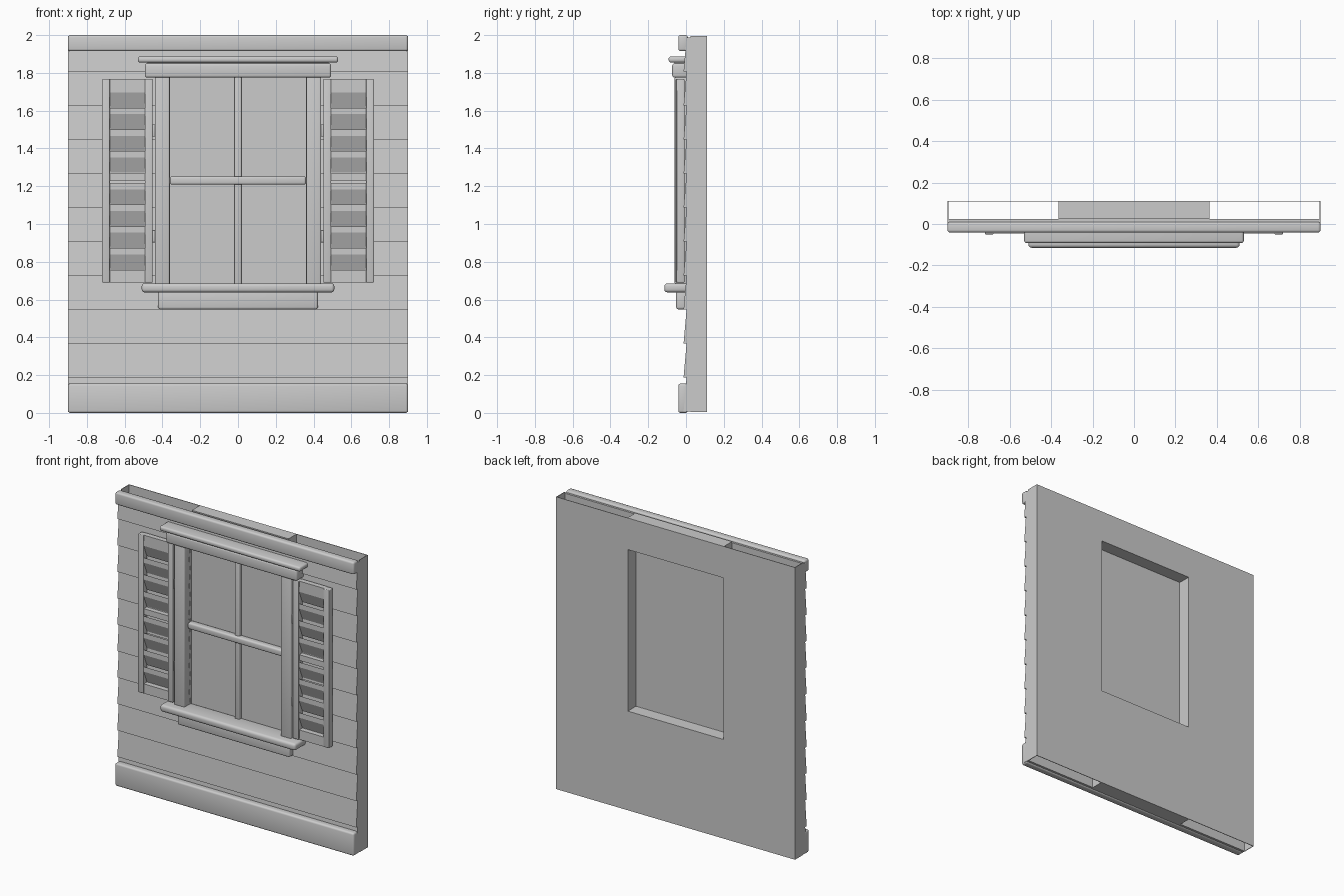
import bpy
import bmesh

cube = bpy.data.objects.get("Cube")
if cube:
    bpy.data.objects.remove(cube, do_unlink=True)

grey = bpy.data.materials.new("light_grey")
grey.use_nodes = True
grey.diffuse_color = (0.6, 0.6, 0.6, 1)
grey.node_tree.nodes["Principled BSDF"].inputs["Base Color"].default_value = (0.6, 0.6, 0.6, 1)


def prism(name, profile, x0, x1, bevel=0):
    """Extrude a (y, z) profile along x, with optionally rounded edges."""
    bm = bmesh.new()
    face = bm.faces.new([bm.verts.new((x0, y, z)) for y, z in profile])
    out = bmesh.ops.extrude_face_region(bm, geom=[face])
    moved = [v for v in out["geom"] if isinstance(v, bmesh.types.BMVert)]
    bmesh.ops.translate(bm, verts=moved, vec=(x1 - x0, 0, 0))
    bmesh.ops.recalc_face_normals(bm, faces=bm.faces)
    mesh = bpy.data.meshes.new(name)
    bm.to_mesh(mesh)
    bm.free()
    mesh.materials.append(grey)
    ob = bpy.data.objects.new(name, mesh)
    bpy.context.collection.objects.link(ob)
    bpy.ops.object.select_all(action="DESELECT")
    ob.select_set(True)
    bpy.context.view_layer.objects.active = ob
    if bevel:
        mod = ob.modifiers.new("rounding", "BEVEL")
        mod.width = bevel
        mod.segments = 3
        bpy.ops.object.modifier_apply(modifier=mod.name)
        bpy.ops.object.shade_smooth_by_angle()
    return ob


def box(name, x0, x1, y0, y1, z0, z1, bevel=0):
    return prism(name, [(y0, z0), (y1, z0), (y1, z1), (y0, z1)], x0, x1, bevel)


WIDE, OPEN = 0.9, 0.36
LOW, HIGH = 0.68, 1.78
BACK = 0.112

# Wall core: hollow side bays and a window opening
core = box("wall_core", -WIDE, WIDE, 0.024, BACK, 0.005, 1.995)
cutters = [
    box("opening_cutter", -OPEN, OPEN, -0.1, 0.2, LOW, HIGH),
    box("left_bay_cutter", OPEN + 0.004, WIDE - 0.004, -0.1, BACK - 0.004, -0.1, 2.1),
    box("right_bay_cutter", 0.004 - WIDE, -OPEN - 0.004, -0.1, BACK - 0.004, -0.1, 2.1),
]
for cutter in cutters:
    mod = core.modifiers.new("cut", "BOOLEAN")
    mod.operation = "DIFFERENCE"
    mod.solver = "EXACT"
    mod.object = cutter
    bpy.context.view_layer.objects.active = core
    bpy.ops.object.modifier_apply(modifier=mod.name)
    bpy.data.objects.remove(cutter, do_unlink=True)

# Lapped siding, split beside the opening
PITCH = 0.18
for row in range(11):
    z0 = 0.007 + row * PITCH
    z1 = min(z0 + PITCH, 1.99)
    profile = [(-0.013, z0), (0.024, z0), (0.024, z1), (0.003, z1)]
    if z1 > LOW and z0 < HIGH:
        spans = [(-WIDE, -OPEN), (OPEN, WIDE)]
    else:
        spans = [(-WIDE, WIDE)]
    for x0, x1 in spans:
        prism("siding_board", profile, x0, x1)

# Wall trim
box("base_board", -WIDE, WIDE, -0.041, 0.01, 0, 0.155, 0.012)
box("top_board", -WIDE, WIDE, -0.041, 0.01, 1.915, 2, 0.012)

# Window pane and glazing bars
box("window_pane", -OPEN, OPEN, 0.014, 0.022, LOW, HIGH)
box("vertical_bar", -0.018, 0.018, -0.012, 0.016, LOW, HIGH, 0.006)
box("cross_bar", -OPEN, OPEN, -0.03, 0.016, 1.208, 1.252, 0.011)

# Window surround
box("head_board", -0.493, 0.493, -0.073, 0.02, 1.775, 1.85, 0.012)
box("head_ledge", -0.53, 0.53, -0.092, 0.02, 1.855, 1.887, 0.012)
box("head_filler", -0.48, 0.48, -0.06, 0.01, 1.845, 1.86)
box("sill", -0.51, 0.51, -0.115, 0.02, 0.638, 0.686, 0.016)
box("apron", -0.423, 0.423, -0.052, 0.01, 0.548, 0.645, 0.012)

# Casings and louvred shutters on both sides
for side, sign in (("left", 1), ("right", -1)):
    def part(name, x0, x1, y0, y1, z0, z1, bevel=0):
        box(side + "_" + name, *sorted((sign * x0, sign * x1)), y0, y1, z0, z1, bevel)

    part("casing", 0.362, 0.44, -0.06, 0.02, LOW, HIGH, 0.008)
    part("inner_stile", 0.452, 0.493, -0.055, -0.008, 0.69, 1.768, 0.005)
    part("outer_stile", 0.678, 0.72, -0.05, -0.008, 0.69, 1.768, 0.005)
    for z0, z1 in ((0.69, 0.755), (1.228, 1.267), (1.715, 1.768)):
        part("shutter_rail", 0.488, 0.683, -0.045, -0.01, z0, z1)
    for z in (0.935, 1.495):
        part("hinge", 0.432, 0.458, -0.045, -0.01, z - 0.033, z + 0.033, 0.004)
    for start in (0.839, 1.352):
        for i in range(4):
            z = start + (i if start < 1 else -i) * 0.1147
            if start > 1:
                z += 0.344
            slat = [(-0.047, z + 0.034), (-0.047, z), (-0.012, z - 0.082), (-0.012, z - 0.048)]
            prism(side + "_slat", slat, *sorted((sign * 0.488, sign * 0.683)))
